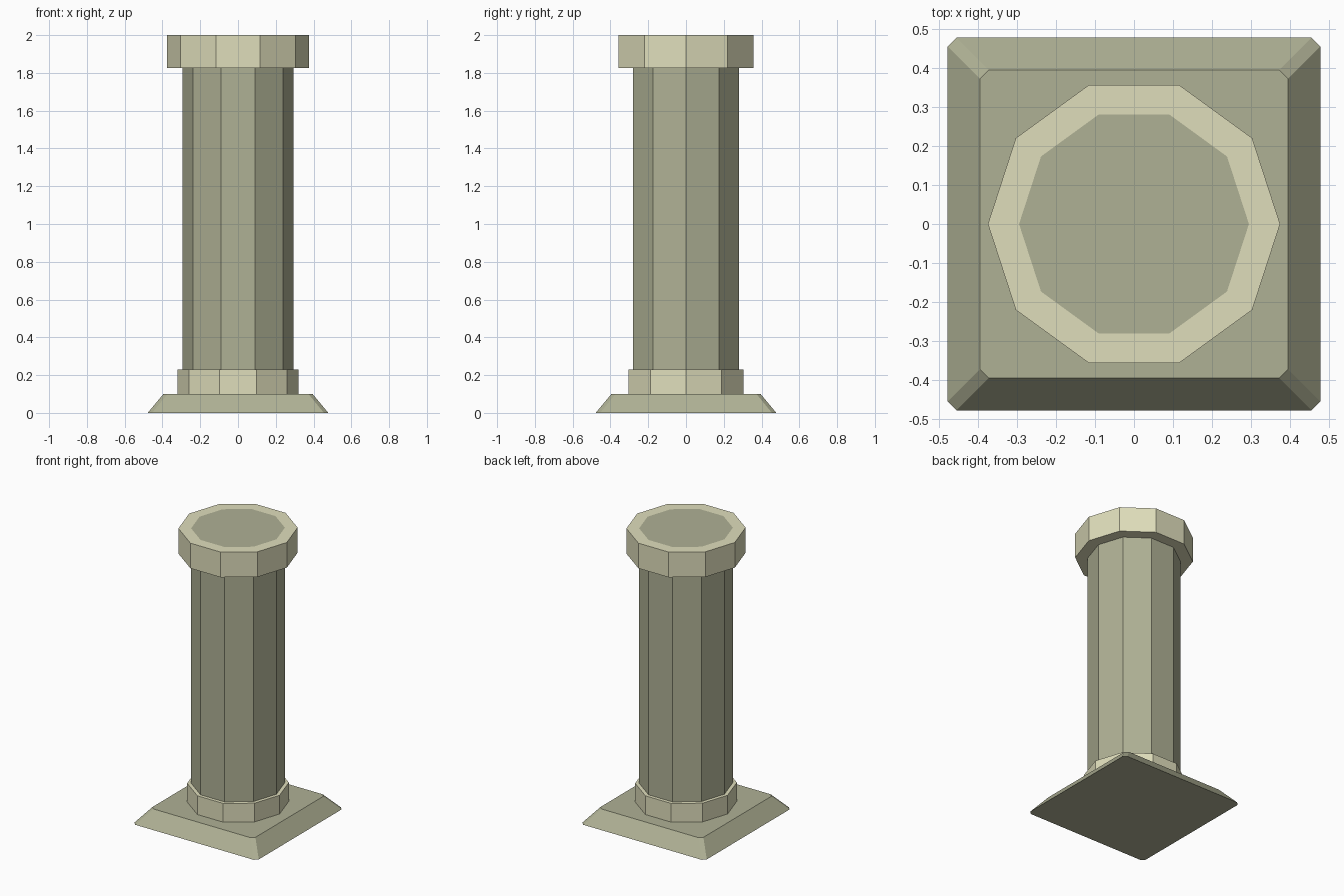
import bpy
from math import cos, sin, pi

if "Cube" in bpy.data.objects:
    bpy.data.objects.remove(bpy.data.objects["Cube"])

SIDES = 10
SHAFT_R = 0.295


def material(name, color):
    m = bpy.data.materials.new(name)
    m.diffuse_color = (*color, 1)
    m.use_nodes = True
    m.node_tree.nodes["Principled BSDF"].inputs["Base Color"].default_value = m.diffuse_color
    return m


pale = material("pale_stone", (0.74, 0.73, 0.50))
grey = material("grey_stone", (0.43, 0.44, 0.30))


def loft(name, rings, mat, caps):
    """Join equal-sized vertex rings, listed bottom to top, with flat quads."""
    n = len(rings[0])
    verts = [v for ring in rings for v in ring]
    faces = [(k * n + i, k * n + (i + 1) % n, (k + 1) * n + (i + 1) % n, (k + 1) * n + i)
             for k in range(len(rings) - 1) for i in range(n)]
    if caps:
        faces.append(tuple(reversed(range(n))))
        faces.append(tuple(range(len(verts) - n, len(verts))))
    mesh = bpy.data.meshes.new(name)
    mesh.from_pydata(verts, [], faces)
    mesh.materials.append(mat)
    obj = bpy.data.objects.new(name, mesh)
    bpy.context.collection.objects.link(obj)
    return obj


def decagon(r, z):
    return [(r * cos(2 * pi * i / SIDES), r * sin(2 * pi * i / SIDES), z) for i in range(SIDES)]


def chamfered_square(h, c, z):
    # half width h, corners cut back by c
    pts = []
    x, y = 1, 0
    for _ in range(4):
        for a, b in ((h, -(h - c)), (h, h - c)):
            pts.append((a * x - b * y, a * y + b * x, z))
        x, y = -y, x
    return pts


# Sloped square plinth with cut corners
loft("plinth", [chamfered_square(0.478, 0.023, 0), chamfered_square(0.395, 0.022, 0.1)], grey, True)

# Ten-sided shaft, its top flush with the capital
loft("shaft", [decagon(SHAFT_R, 0.1), decagon(SHAFT_R, 2.0)], grey, True)

# Bands wrapped round the shaft
loft("base_collar", [decagon(0.32, 0.1), decagon(0.32, 0.23), decagon(SHAFT_R, 0.23)], pale, False)
loft("capital", [decagon(SHAFT_R, 1.825), decagon(0.375, 1.825),
                 decagon(0.375, 2.0), decagon(SHAFT_R, 2.0)], pale, False)
